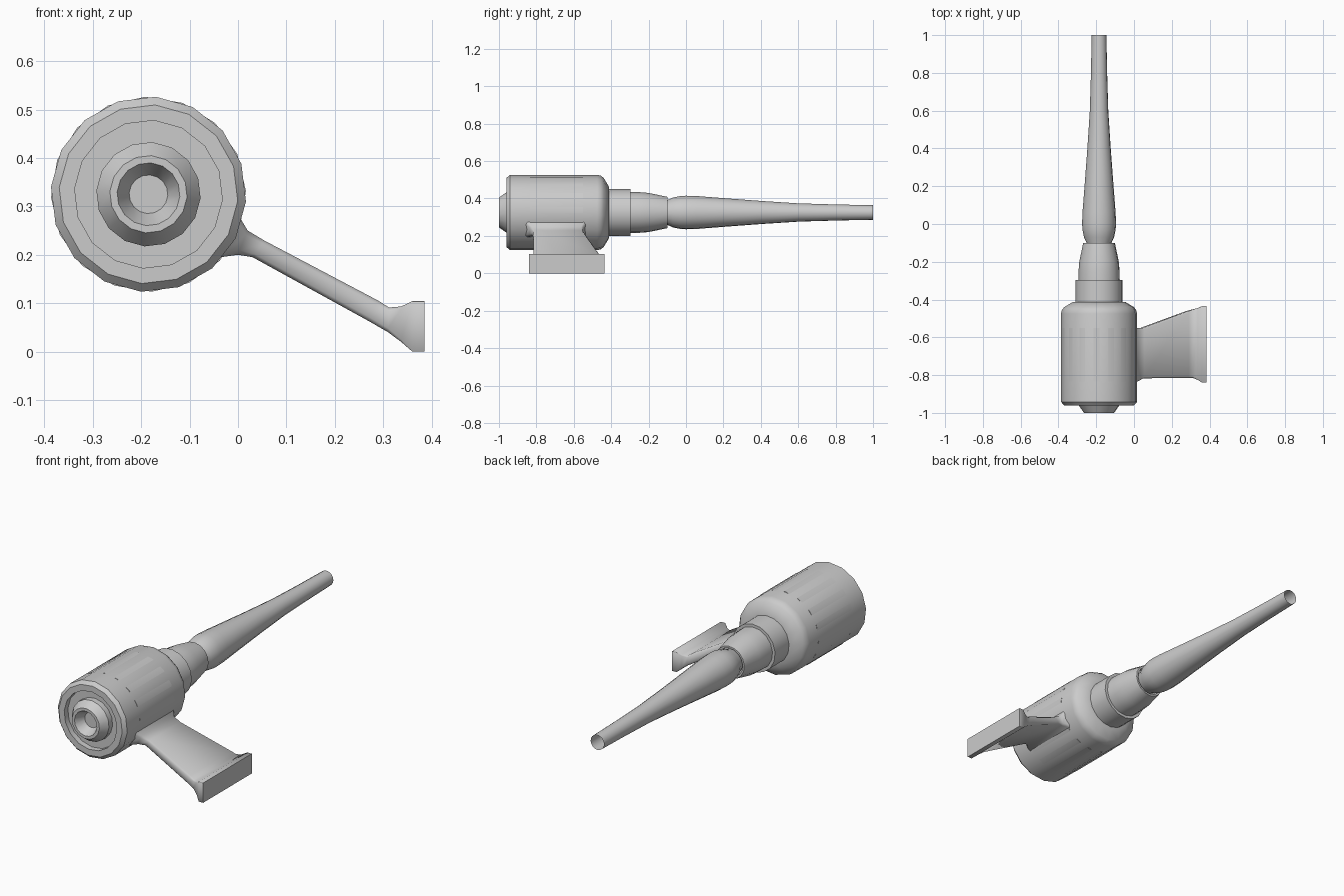
import bpy, bmesh, math

if "Cube" in bpy.data.objects:
    bpy.data.objects.remove(bpy.data.objects["Cube"])

CX, CZ = -0.185, 0.325      # main axis, runs along y
SIDES = 16


def finish(name, bm, angle=32):
    bmesh.ops.recalc_face_normals(bm, faces=bm.faces)
    me = bpy.data.meshes.new(name)
    bm.to_mesh(me)
    bm.free()
    ob = bpy.data.objects.new(name, me)
    bpy.context.collection.objects.link(ob)
    bpy.ops.object.select_all(action='DESELECT')
    ob.select_set(True)
    bpy.context.view_layer.objects.active = ob
    bpy.ops.object.shade_smooth_by_angle(angle=math.radians(angle))
    return ob


def bridge(bm, rings):
    for a, b in zip(rings, rings[1:]):
        n = len(a)
        for i in range(n):
            j = (i + 1) % n
            bm.faces.new((a[i], a[j], b[j], b[i]))


def lathe(name, profile, turn=-4.3, cap_start=False):
    """Revolve (y, radius) points around the main axis."""
    bm = bmesh.new()
    rings = []
    for y, r in profile:
        ring = []
        for i in range(SIDES):
            a = math.radians(turn) + math.tau * i / SIDES
            ring.append(bm.verts.new((CX + r * math.cos(a), y, CZ + r * math.sin(a))))
        rings.append(ring)
    bridge(bm, rings)
    if cap_start:
        bm.faces.new(rings[0])
    return finish(name, bm)


# drum body with recessed front face and stepped rear shoulder
lathe("body", [(-0.93, 0.10), (-0.93, 0.153), (-0.96, 0.153), (-0.96, 0.185),
               (-0.942, 0.202), (-0.475, 0.202), (-0.455, 0.197), (-0.44, 0.185),
               (-0.413, 0.14), (-0.413, 0.10)])

# thin band round the drum, turned so its corners just break the surface
lathe("body_band", [(-0.835, 0.19), (-0.835, 0.2015), (-0.55, 0.2015), (-0.55, 0.19)], turn=2)

# front nozzle with conical socket
lathe("front_nozzle", [(-0.95, 0.04), (-1.0, 0.065), (-1.0, 0.08),
                       (-0.96, 0.108), (-0.93, 0.108)], cap_start=True)

# rear collar, sleeve and open tapering tube
lathe("collar", [(-0.42, 0.125), (-0.297, 0.125), (-0.297, 0.10)])
lathe("sleeve", [(-0.30, 0.110), (-0.25, 0.109), (-0.20, 0.105), (-0.10, 0.084),
                 (-0.10, 0.074), (-0.14, 0.074), (-0.14, 0.05)])
lathe("tube", [(-0.14, 0.058), (-0.10, 0.066), (-0.07, 0.080), (-0.03, 0.088),
               (0.0, 0.090), (0.06, 0.088), (0.2, 0.077), (0.4, 0.062),
               (0.6, 0.049), (0.8, 0.043), (1.0, 0.039)])

# mounting arm: sections (upper x, z, lower x, z, front y, rear y, chamfer)
sections = [
    (-0.03, 0.32, -0.09, 0.19, -0.89, -0.51, 0.01),
    (0.005, 0.275, -0.035, 0.195, -0.86, -0.535, 0.01),
    (0.02, 0.25, 0.0, 0.200, -0.835, -0.55, 0.01),
    (0.055, 0.229, 0.03, 0.195, -0.817, -0.55, 0.008),
    (0.29, 0.105, 0.27, 0.063, -0.815, -0.462, 0.008),
    (0.312, 0.091, 0.31, 0.040, -0.815, -0.452, 0.008),
    (0.337, 0.093, 0.337, 0.020, -0.825, -0.445, 0.005),
    (0.36, 0.104, 0.36, 0.0, -0.84, -0.435, 0.001),
    (0.385, 0.104, 0.385, 0.0, -0.84, -0.435, 0.001),
]
bm = bmesh.new()
rings = []
for ux, uz, lx, lz, y0, y1, c in sections:
    h = math.hypot(ux - lx, uz - lz)
    t = c / h
    pts = [(0, y0 + c), (t, y0), (1 - t, y0), (1, y0 + c),
           (1, y1 - c), (1 - t, y1), (t, y1), (0, y1 - c)]
    rings.append([bm.verts.new((lx + (ux - lx) * f, y, lz + (uz - lz) * f)) for f, y in pts])
bridge(bm, rings)
bm.faces.new(rings[0])
bm.faces.new(rings[-1])
finish("mounting_arm", bm, 50)
